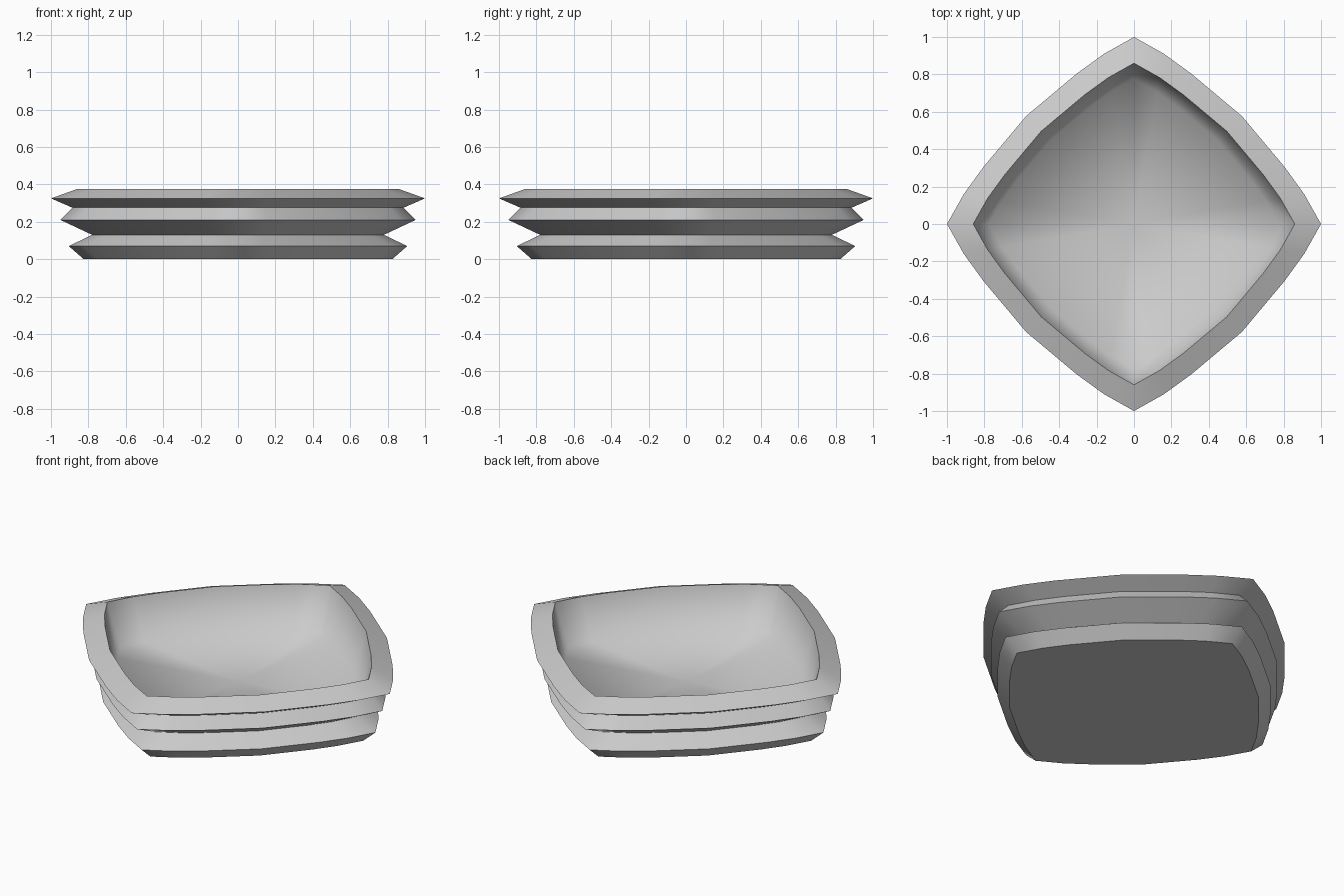
import bpy, bmesh

if "Cube" in bpy.data.objects:
    bpy.data.objects.remove(bpy.data.objects["Cube"])

# Half of one quadrant of the rounded-diamond outline, mirrored about the diagonal
half = [(1.0, 0.0), (0.91, 0.16), (0.805, 0.305)]
quadrant = half + [(0.577, 0.577)] + [(y, x) for x, y in half[:0:-1]]
outline = []
for turn in range(4):
    for x, y in quadrant:
        for _ in range(turn):
            x, y = -y, x
        outline.append((x, y))

# Side profile (scale of outline, height): ridged outside, then inner bowl
outer = [(0.825, 0.0), (0.905, 0.07), (0.78, 0.13), (0.95, 0.21),
         (0.885, 0.275), (1.0, 0.325), (0.86, 0.375)]
inner = [(0.775, 0.13)]
FLOOR = 0.13

bm = bmesh.new()
rings = [[bm.verts.new((x * s, y * s, z)) for x, y in outline]
         for s, z in outer + inner]
n = len(outline)
for low, high in zip(rings, rings[1:]):
    for i in range(n):
        j = (i + 1) % n
        bm.faces.new((low[i], low[j], high[j], high[i]))

# Flat underside, and bowl floor as a fan
bm.faces.new(rings[0][::-1])
centre = bm.verts.new((0, 0, FLOOR))
for i in range(n):
    bm.faces.new((rings[-1][i], rings[-1][(i + 1) % n], centre))

# Smooth around the bowl, crisp along every outer ridge
for f in bm.faces:
    f.smooth = True
for ring in rings[:len(outer)]:
    for i in range(n):
        bm.edges.get((ring[i], ring[(i + 1) % n])).smooth = False

mesh = bpy.data.meshes.new("ridged_bowl")
bm.to_mesh(mesh)
bm.free()
bowl = bpy.data.objects.new("ridged_bowl", mesh)
bpy.context.collection.objects.link(bowl)
